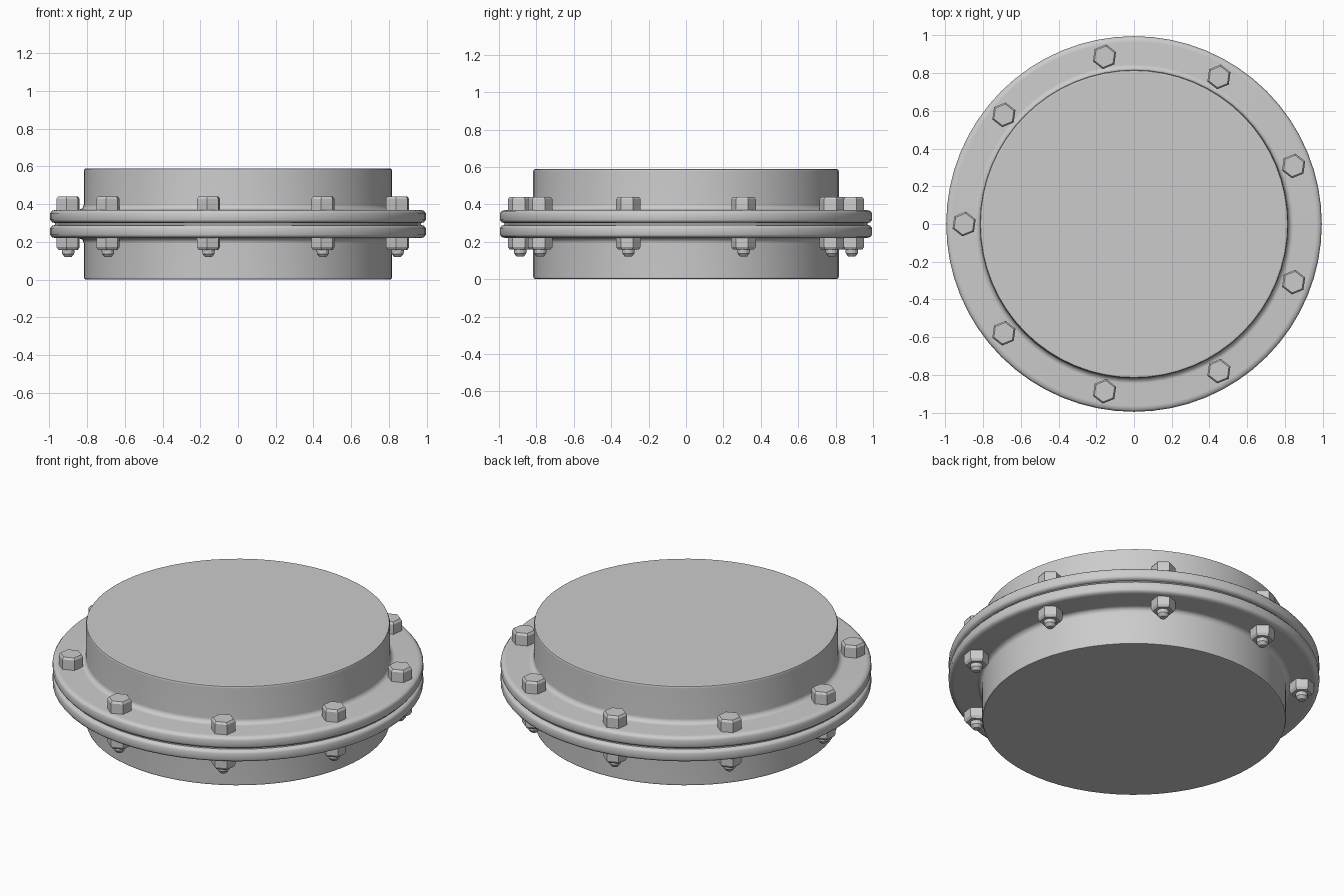
import bpy, bmesh
from math import cos, sin, pi, radians

if "Cube" in bpy.data.objects:
    bpy.data.objects.remove(bpy.data.objects["Cube"], do_unlink=True)

HEIGHT = 0.59
MID = HEIGHT / 2
BOLTS = 9
BOLT_CIRCLE = 0.9

steel = bpy.data.materials.new("grey steel")
steel.use_nodes = True
GREY = (0.6, 0.6, 0.6, 1)
steel.diffuse_color = GREY
steel.node_tree.nodes["Principled BSDF"].inputs["Base Color"].default_value = GREY


def lathe(name, sections, sharp=50):
    """Stack rings into one solid mesh; a section is (sides, turn, [(radius, z), ...])."""
    bm = bmesh.new()
    for sides, turn, profile in sections:
        rings = [[bm.verts.new((r * cos(turn + 2 * pi * i / sides),
                                r * sin(turn + 2 * pi * i / sides), z))
                  for i in range(sides)] for r, z in profile]
        for low, high in zip(rings, rings[1:]):
            for i in range(sides):
                j = (i + 1) % sides
                bm.faces.new((low[i], low[j], high[j], high[i]))
        bm.faces.new(rings[0])
        bm.faces.new(rings[-1])
    bmesh.ops.recalc_face_normals(bm, faces=bm.faces)
    for face in bm.faces:
        face.smooth = True
    mesh = bpy.data.meshes.new(name)
    bm.to_mesh(mesh)
    bm.free()
    mesh.set_sharp_from_angle(angle=radians(sharp))
    mesh.materials.append(steel)
    return mesh


def place(name, mesh, x=0, y=0):
    obj = bpy.data.objects.new(name, mesh)
    obj.location = (x, y, 0)
    bpy.context.collection.objects.link(obj)
    return obj


# Flanged drum half: rounded flange, fillet, drum wall, softened rim
half = [(0.965, 0.299), (0.985, 0.304), (0.995, 0.317), (0.995, 0.352),
        (0.985, 0.365), (0.965, 0.37), (0.845, 0.37), (0.825, 0.377),
        (0.817, 0.397), (0.817, 0.577), (0.813, 0.587), (0.803, HEIGHT)]
lower = [(r, HEIGHT - z) for r, z in reversed(half)]
SIDES = 64
for name, profile in (("upper_flanged_drum", half), ("lower_flanged_drum", lower)):
    drum = place(name, lathe(name, [(SIDES, 0, profile)]))
    drum.modifiers.new("even shading", "WEIGHTED_NORMAL").keep_sharp = True

# Gasket between the flanges
place("gasket", lathe("gasket", [(SIDES, 0, [(0.97, MID - 0.01), (0.97, MID + 0.01)])]))

# Hexagonal bolt heads above, nuts with protruding stud ends below
turn = radians(22)
head = lathe("bolt_head", [(6, turn, [(0.066, 0.365), (0.066, 0.428), (0.057, 0.44)])], 25)
nut = lathe("nut", [
    (6, turn, [(0.056, 0.158), (0.066, 0.172), (0.066, 0.225)]),
    (12, 0, [(0.018, 0.12), (0.032, 0.137), (0.034, 0.165)])], 25)
for k in range(BOLTS):
    angle = pi + 2 * pi * k / BOLTS
    x, y = BOLT_CIRCLE * cos(angle), BOLT_CIRCLE * sin(angle)
    place(f"bolt_head_{k + 1}", head, x, y)
    place(f"nut_{k + 1}", nut, x, y)
